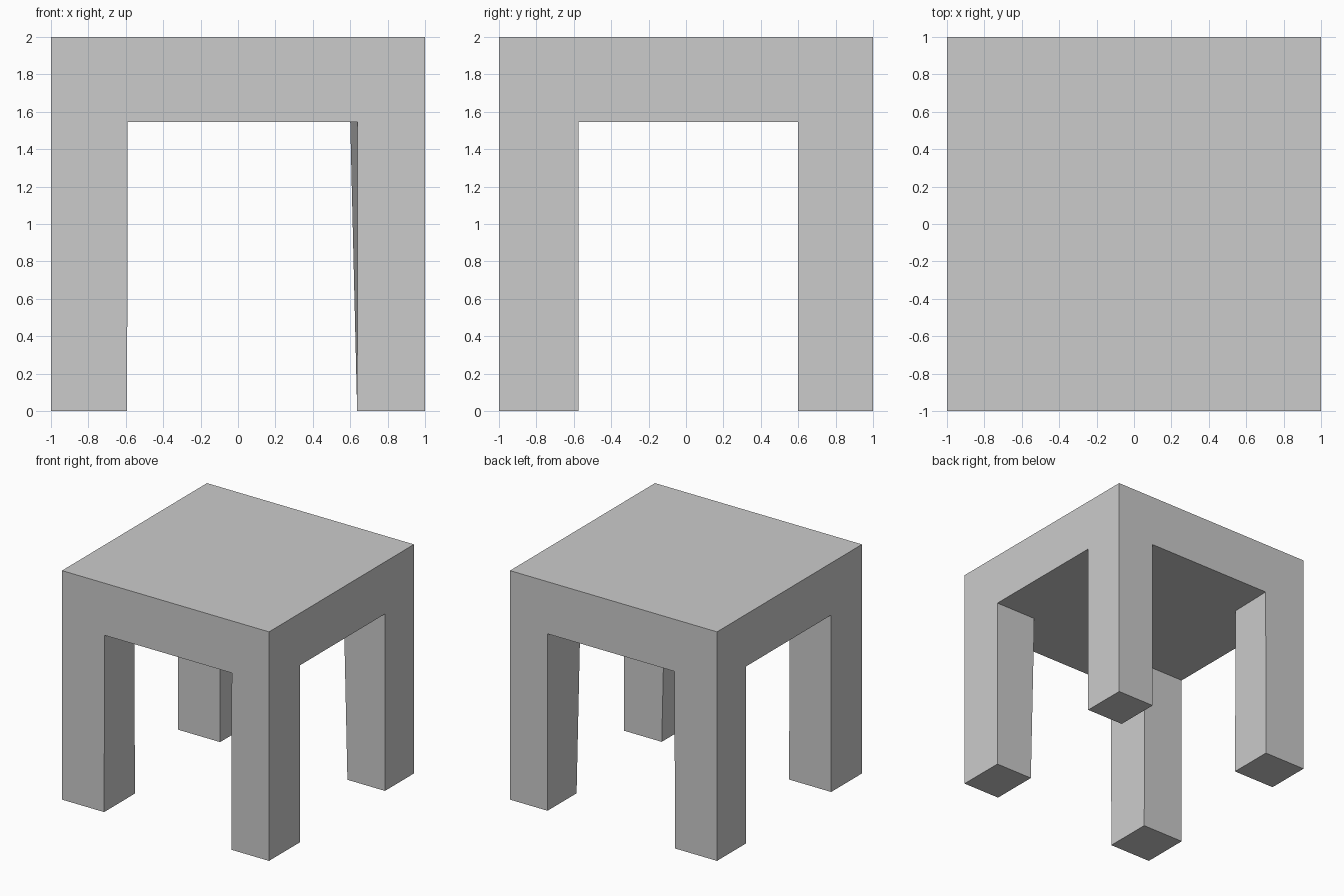
import bpy
import bmesh

if "Cube" in bpy.data.objects:
    bpy.data.objects.remove(bpy.data.objects["Cube"])

XS = [-1.0, -0.59, 0.64, 1.0]
YS = [-1.0, -0.575, 0.60, 1.0]
UNDERSIDE, TOP = 1.545, 2.0

bm = bmesh.new()

# Underside split into 3 x 3 cells; the corner cells are the leg footprints
grid = [[bm.verts.new((x, y, UNDERSIDE)) for x in XS] for y in YS]
for j in range(3):
    for i in range(3):
        bm.faces.new((grid[j][i], grid[j][i + 1],
                      grid[j + 1][i + 1], grid[j + 1][i]))

# Inner leg corners lean slightly where they meet the top
for j in (1, 2):
    grid[j][1].co.x = -0.60
    grid[j][2].co.x = 0.60

# Thick table top
cells = list(bm.faces)
res = bmesh.ops.extrude_face_region(bm, geom=cells, use_keep_orig=True)
for v in res["geom"]:
    if isinstance(v, bmesh.types.BMVert):
        v.co.z = TOP

# Four legs
corners = []
for f in bm.faces:
    c = f.calc_center_median()
    if abs(c.x) > 0.7 and abs(c.y) > 0.7 and abs(c.z - UNDERSIDE) < 0.01:
        corners.append(f)
res = bmesh.ops.extrude_face_region(bm, geom=corners)
for v in res["geom"]:
    if isinstance(v, bmesh.types.BMVert):
        v.co.z = 0.0
        if abs(v.co.x) < 0.9:
            v.co.x = 0.637 if v.co.x > 0 else -0.593

bmesh.ops.recalc_face_normals(bm, faces=bm.faces)
mesh = bpy.data.meshes.new("table")
bm.to_mesh(mesh)
bm.free()
bpy.context.collection.objects.link(bpy.data.objects.new("table", mesh))
